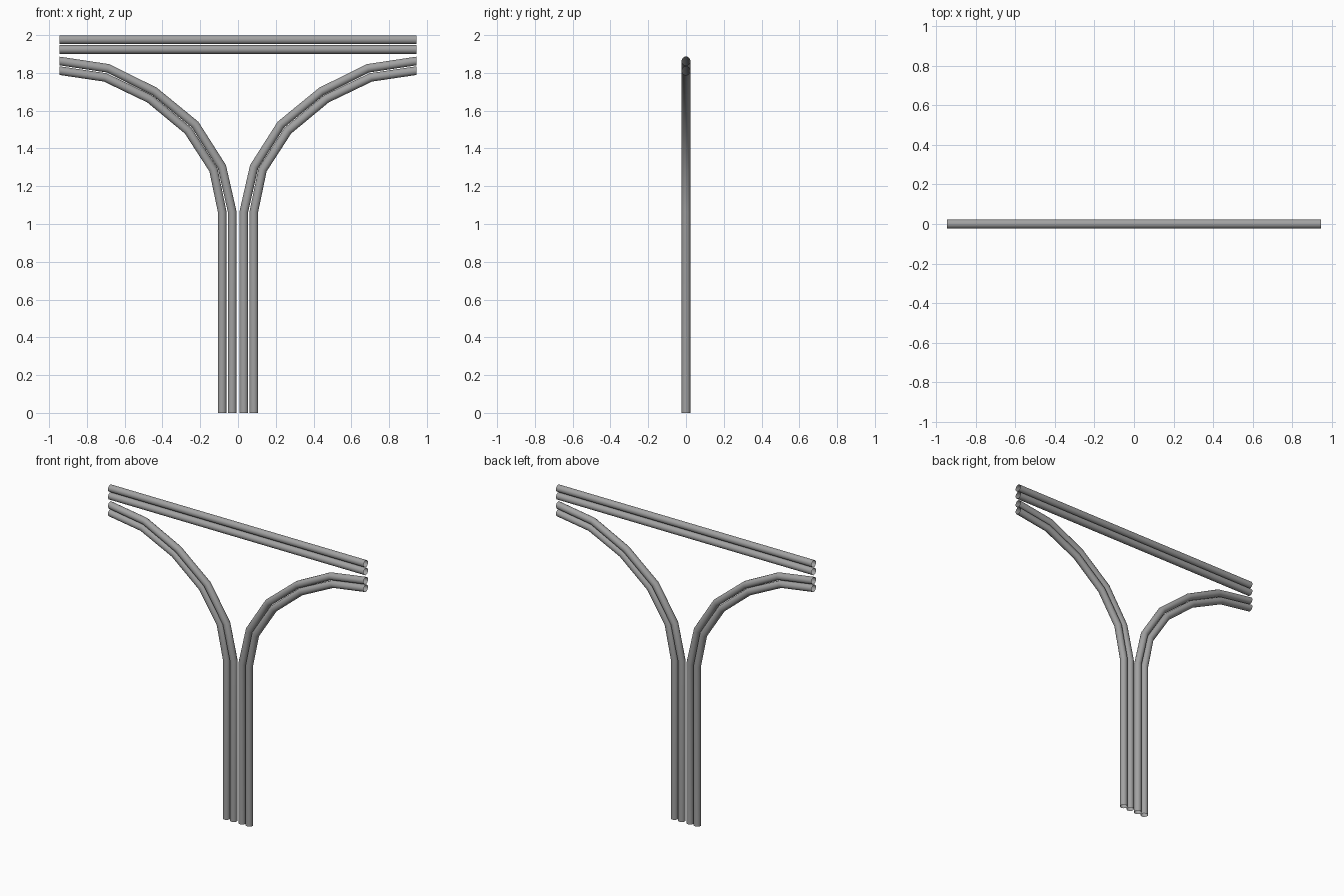
import bpy, bmesh, math
from mathutils import Vector

cube = bpy.data.objects.get("Cube")
if cube:
    bpy.data.objects.remove(cube, do_unlink=True)

RADIUS = 0.0235
SIDES = 12
SPAN = 0.945

steel = bpy.data.materials.new("grey_steel")
steel.use_nodes = True
steel.diffuse_color = (0.36, 0.36, 0.36, 1)
steel.node_tree.nodes["Principled BSDF"].inputs["Base Color"].default_value = steel.diffuse_color


def tube(name, path, first_cut=None, last_cut=None):
    """Open-ended mitred tube along an (x, z) path; cuts override the end plane normals."""
    pts = [Vector((x, 0, z)) for x, z in path]
    dirs = [(b - a).normalized() for a, b in zip(pts, pts[1:])]
    bm = bmesh.new()
    rings = []
    for i, p in enumerate(pts):
        d = dirs[max(i - 1, 0)]
        plane = d + dirs[min(i, len(dirs) - 1)]
        if i == 0 and first_cut:
            plane = Vector(first_cut)
        if i == len(pts) - 1 and last_cut:
            plane = Vector(last_cut)
        side = Vector((-d.z, 0, d.x))
        ring = []
        for k in range(SIDES):
            a = math.tau * (k + 0.5) / SIDES
            off = side * math.cos(a) * RADIUS + Vector((0, math.sin(a) * RADIUS, 0))
            # Slide along the tube onto the mitre plane
            off -= d * (off.dot(plane) / d.dot(plane))
            ring.append(bm.verts.new(p + off))
        rings.append(ring)
    for low, high in zip(rings, rings[1:]):
        for k in range(SIDES):
            n = (k + 1) % SIDES
            bm.faces.new((low[k], low[n], high[n], high[k]))
    bmesh.ops.recalc_face_normals(bm, faces=bm.faces)
    # An open tube must point its faces away from its axis
    face = bm.faces[:][0]
    axis = pts[0] + dirs[0] * (face.calc_center_median() - pts[0]).dot(dirs[0])
    if face.normal.dot(face.calc_center_median() - axis) < 0:
        bmesh.ops.reverse_faces(bm, faces=bm.faces)
    mesh = bpy.data.meshes.new(name)
    bm.to_mesh(mesh)
    bm.free()
    mesh.materials.append(steel)
    obj = bpy.data.objects.new(name, mesh)
    bpy.context.collection.objects.link(obj)
    bpy.ops.object.select_all(action='DESELECT')
    obj.select_set(True)
    bpy.context.view_layer.objects.active = obj
    bpy.ops.object.shade_smooth_by_angle(angle=math.radians(35))


# Straight rails across the top
for name, z in (("upper_rail", 1.976), ("lower_rail", 1.924)):
    tube(name, [(-SPAN, z), (SPAN, z)])

# Posts that fan outwards into branches, mirrored left and right
inner = [(0.031, 0), (0.031, 1.066), (0.085, 1.303), (0.227, 1.526),
         (0.442, 1.702), (0.687, 1.824), (SPAN, 1.863)]
outer = [(0.084, 0), (0.084, 1.066), (0.13, 1.287), (0.264, 1.494),
         (0.468, 1.663), (0.703, 1.776), (SPAN, 1.812)]
for side, s in (("left", 1), ("right", -1)):
    for name, path in (("inner", inner), ("outer", outer)):
        tube(f"{side}_{name}_branch", [(s * x, z) for x, z in path], last_cut=(s, 0, 0))
